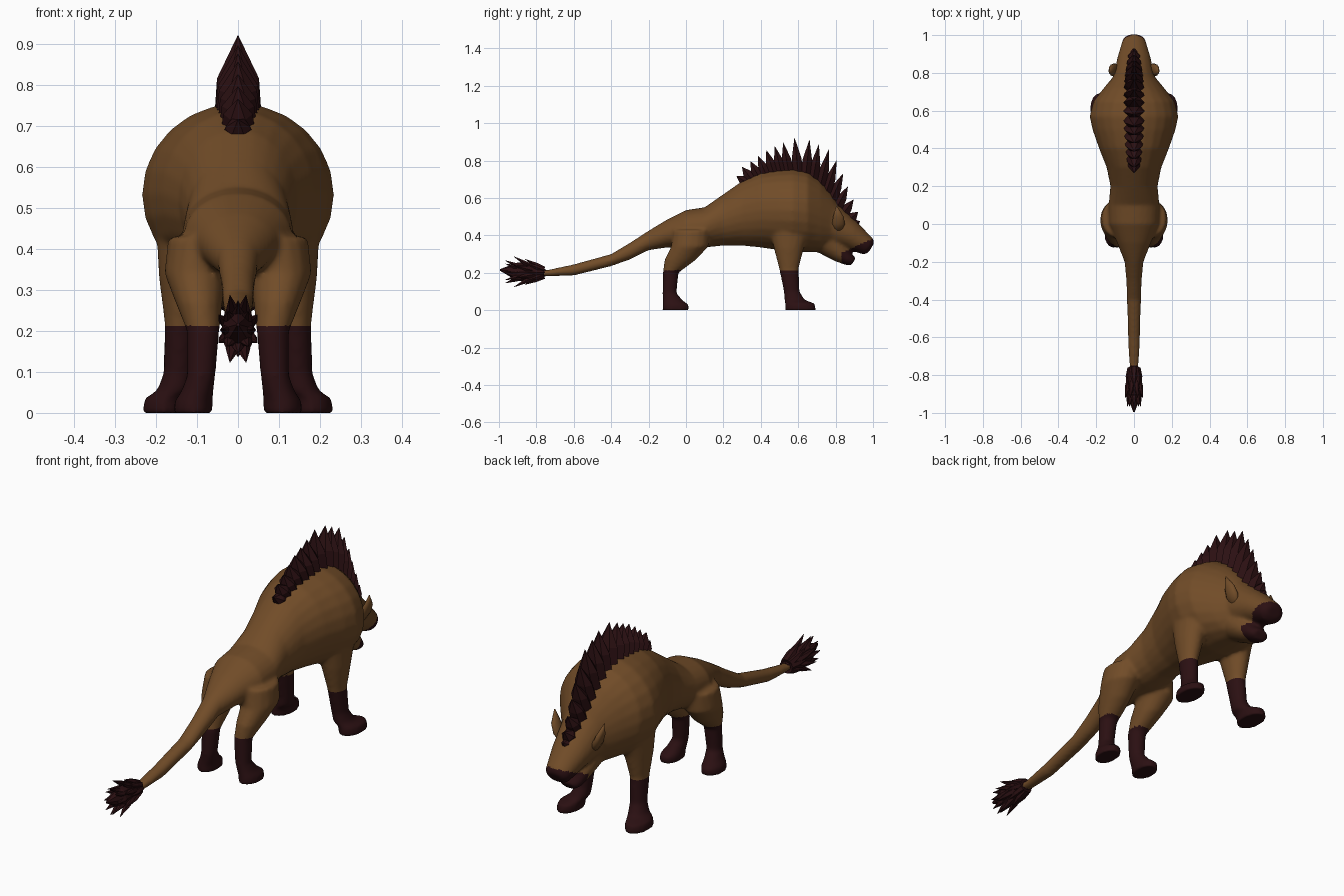
import bpy, bmesh, math
from mathutils import Vector

cube = bpy.data.objects.get("Cube")
if cube:
    bpy.data.objects.remove(cube)


def material(name, rgb):
    m = bpy.data.materials.new(name)
    m.use_nodes = True
    colour = (*rgb, 1)
    m.diffuse_color = colour
    bsdf = m.node_tree.nodes["Principled BSDF"]
    bsdf.inputs["Base Color"].default_value = colour
    bsdf.inputs["Roughness"].default_value = 0.9
    return m


brown = material("tawny_brown", (0.165, 0.072, 0.021))
dark = material("dark_maroon", (0.024, 0.005, 0.006))


def loft(bm, rings, tilt=0, sides=20, side=1):
    """Skin elliptical rings (x, y, z, half width, half depth)."""
    up = Vector((0, math.sin(tilt), math.cos(tilt)))
    loops = []
    for x, y, z, rx, rd in rings:
        loop = []
        for i in range(sides):
            a = math.tau * i / sides
            p = Vector((x, y, z)) + up * rd * math.sin(a)
            p.x = side * (p.x + rx * math.cos(a))
            loop.append(bm.verts.new(p))
        loops.append(loop)
    for low, high in zip(loops, loops[1:]):
        for i in range(sides):
            j = (i + 1) % sides
            bm.faces.new((low[i], low[j], high[j], high[i]))
    bm.faces.new(loops[0])
    bm.faces.new(loops[-1])


def finish(bm, name, mats):
    bmesh.ops.recalc_face_normals(bm, faces=bm.faces)
    mesh = bpy.data.meshes.new(name)
    bm.to_mesh(mesh)
    bm.free()
    for m in mats:
        mesh.materials.append(m)
    obj = bpy.data.objects.new(name, mesh)
    bpy.context.collection.objects.link(obj)
    return obj


def spike(bm, base, tip, rx, rd, shoulder=0.45, sides=6):
    """Flattened scale with straight sides and a pointed end."""
    base, tip = Vector(base), Vector(tip)
    axis = tip - base
    tilt = math.atan2(-axis.z, axis.y)
    mid = base.lerp(tip, shoulder)
    rings = [(*base, rx, rd), (*mid, rx * 0.9, rd * 0.8), (*tip, 0.001, 0.001)]
    loft(bm, rings, tilt, sides)


# Trunk and tail: y, bottom, top, half width
trunk = [(-.80, .185, .215, .02), (-.74, .18, .215, .026), (-.6, .185, .245, .032),
         (-.4, .235, .30, .037), (-.3, .27, .36, .041), (-.2, .32, .425, .05),
         (-.1, .335, .485, .09), (0, .335, .535, .13), (.1, .335, .55, .135),
         (.2, .345, .62, .125), (.3, .345, .69, .145), (.4, .335, .735, .185),
         (.5, .32, .75, .22), (.57, .31, .755, .235), (.65, .31, .74, .215),
         (.72, .31, .69, .16), (.78, .33, .62, .11), (.83, .36, .54, .08)]
skin = bmesh.new()
loft(skin, [(0, y, (lo + hi) / 2, w, (hi - lo) / 2) for y, lo, hi, w in trunk], 0, 24)

# Skull, snout and open lower jaw
skull = [(0, .70, .48, .13, .15), (0, .80, .44, .105, .105), (0, .88, .40, .088, .077),
         (0, .94, .362, .07, .06), (0, .975, .34, .06, .05), (0, .992, .335, .04, .03)]
loft(skin, skull, math.radians(30))
jaw = [(0, .74, .38, .09, .08), (0, .82, .31, .07, .055),
       (0, .87, .27, .055, .034), (0, .895, .258, .04, .024)]
loft(skin, jaw, math.radians(35))

# Legs, mirrored left and right
front_leg = [(.12, .56, .46, .08, .12), (.135, .55, .33, .058, .08),
             (.14, .55, .22, .039, .052), (.145, .565, .1, .036, .042),
             (.155, .58, .055, .042, .055), (.178, .61, .035, .05, .08),
             (.182, .612, -.002, .052, .083)]
hind_leg = [(.09, .03, .43, .08, .10), (.105, .02, .34, .075, .10),
            (.095, -.03, .27, .058, .085), (.085, -.082, .2, .04, .042),
            (.09, -.088, .09, .035, .038), (.1, -.07, .05, .04, .055),
            (.108, -.055, .03, .047, .07), (.11, -.055, -.002, .047, .072)]
for side in (-1, 1):
    for leg in (front_leg, hind_leg):
        loft(skin, leg, math.pi / 2, 16, side)

# Fuse the skin into one smooth surface
body = finish(skin, "body", [brown, dark])
remesh = body.modifiers.new("fuse", 'REMESH')
remesh.mode = 'VOXEL'
remesh.voxel_size = 0.009
smooth = body.modifiers.new("soften", 'SMOOTH')
smooth.iterations = 6
graph = bpy.context.evaluated_depsgraph_get()
fused = bpy.data.meshes.new_from_object(body.evaluated_get(graph))
body.modifiers.clear()
body.data = fused
fused.materials.clear()
for m in (brown, dark):
    fused.materials.append(m)
for v in fused.vertices:
    v.co.z = max(v.co.z, 0)

# Dark socks and muzzle
for f in fused.polygons:
    c = f.center
    sock = c.z < 0.215 and c.y > -0.2
    muzzle = c.y > 0.83 and c.z < 0.305 + (c.y - 0.83) * 0.45
    f.material_index = int(sock or muzzle)
    f.use_smooth = True

# Ears and eyes
ear = [(.085, .81, .42, .012, .022), (.102, .815, .46, .02, .036),
       (.118, .815, .50, .016, .03), (.132, .805, .555, .002, .003)]
for side, label in ((1, "left"), (-1, "right")):
    bm = bmesh.new()
    loft(bm, ear, math.pi / 2, 10, side)
    obj = finish(bm, label + "_ear", [brown])
    for f in obj.data.polygons:
        f.use_smooth = True
    bm = bmesh.new()
    bmesh.ops.create_uvsphere(bm, u_segments=10, v_segments=6, radius=0.011)
    bmesh.ops.translate(bm, verts=bm.verts, vec=(side * 0.06, 0.915, 0.413))
    finish(bm, label + "_eye", [dark])

# Mane: overlapping scales, base y, base z, tip y, tip z
mane = [(.33, .68, .27, .715), (.35, .70, .30, .765), (.39, .71, .345, .795),
        (.43, .72, .385, .825), (.47, .73, .43, .855), (.51, .735, .475, .875),
        (.55, .735, .52, .895), (.60, .73, .58, .92), (.64, .72, .66, .91),
        (.68, .70, .71, .885), (.72, .67, .765, .86), (.75, .63, .805, .80),
        (.78, .595, .84, .73), (.81, .555, .865, .66), (.84, .515, .895, .59),
        (.87, .48, .92, .525), (.89, .455, .93, .475)]
bm = bmesh.new()
for i, (y, z, ty, tz) in enumerate(mane):
    wide = 0.03 + 0.027 * math.sin(math.pi * (i + 1) / len(mane))
    spike(bm, (0, y, z), (0, ty, tz), wide, 0.036)
finish(bm, "mane", [dark])

# Tail tuft: core with rings of swept-back scales
bm = bmesh.new()
loft(bm, [(0, -.75, .2, .02, .018), (0, -.82, .203, .038, .045),
          (0, -.9, .205, .04, .05), (0, -.995, .215, .004, .004)], 0, 8)
for layer, (root, end, flare) in enumerate([(-.76, -.86, .068), (-.80, -.92, .088),
                                            (-.86, -.965, .06)]):
    for i in range(8):
        a = math.tau * (i + layer / 2) / 8
        cx, cz = math.cos(a), math.sin(a)
        spike(bm, (cx * .015, root, .2 + cz * .018),
              (cx * flare * .58, end, .205 + cz * flare), .02, .018)
finish(bm, "tail_tuft", [dark])
